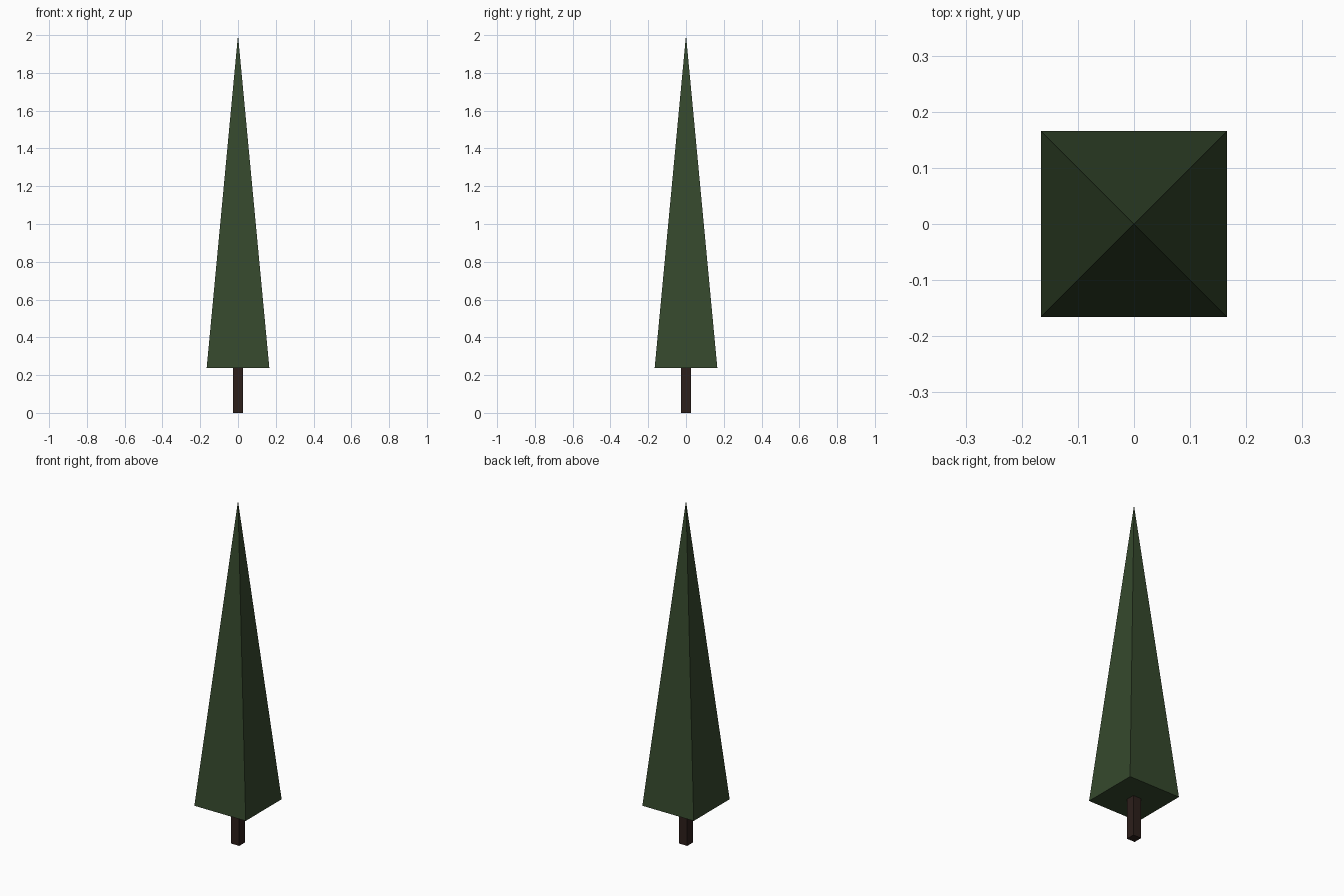
import bpy
import math

if "Cube" in bpy.data.objects:
    bpy.data.objects.remove(bpy.data.objects["Cube"])


def square_part(name, z0, z1, half_bottom, half_top, color):
    """Four-sided upright solid with sides facing the x and y axes."""
    bpy.ops.mesh.primitive_cone_add(
        vertices=4,
        radius1=half_bottom * math.sqrt(2),
        radius2=half_top * math.sqrt(2),
        depth=z1 - z0,
        location=(0, 0, (z0 + z1) / 2),
        rotation=(0, 0, math.radians(45)),
    )
    obj = bpy.context.object
    bpy.ops.object.transform_apply(location=True, rotation=True, scale=True)
    obj.name = name
    mat = bpy.data.materials.new(name + "_color")
    mat.diffuse_color = (*color, 1)
    mat.use_nodes = True
    mat.node_tree.nodes["Principled BSDF"].inputs["Base Color"].default_value = mat.diffuse_color
    obj.data.materials.append(mat)
    return obj


# Square trunk, its top meeting the underside of the foliage
square_part("trunk", 0, 0.24, 0.026, 0.026, (0.026, 0.014, 0.011))

# Tall pyramid of foliage
square_part("foliage", 0.237, 2.0, 0.166, 0, (0.036, 0.065, 0.026))
